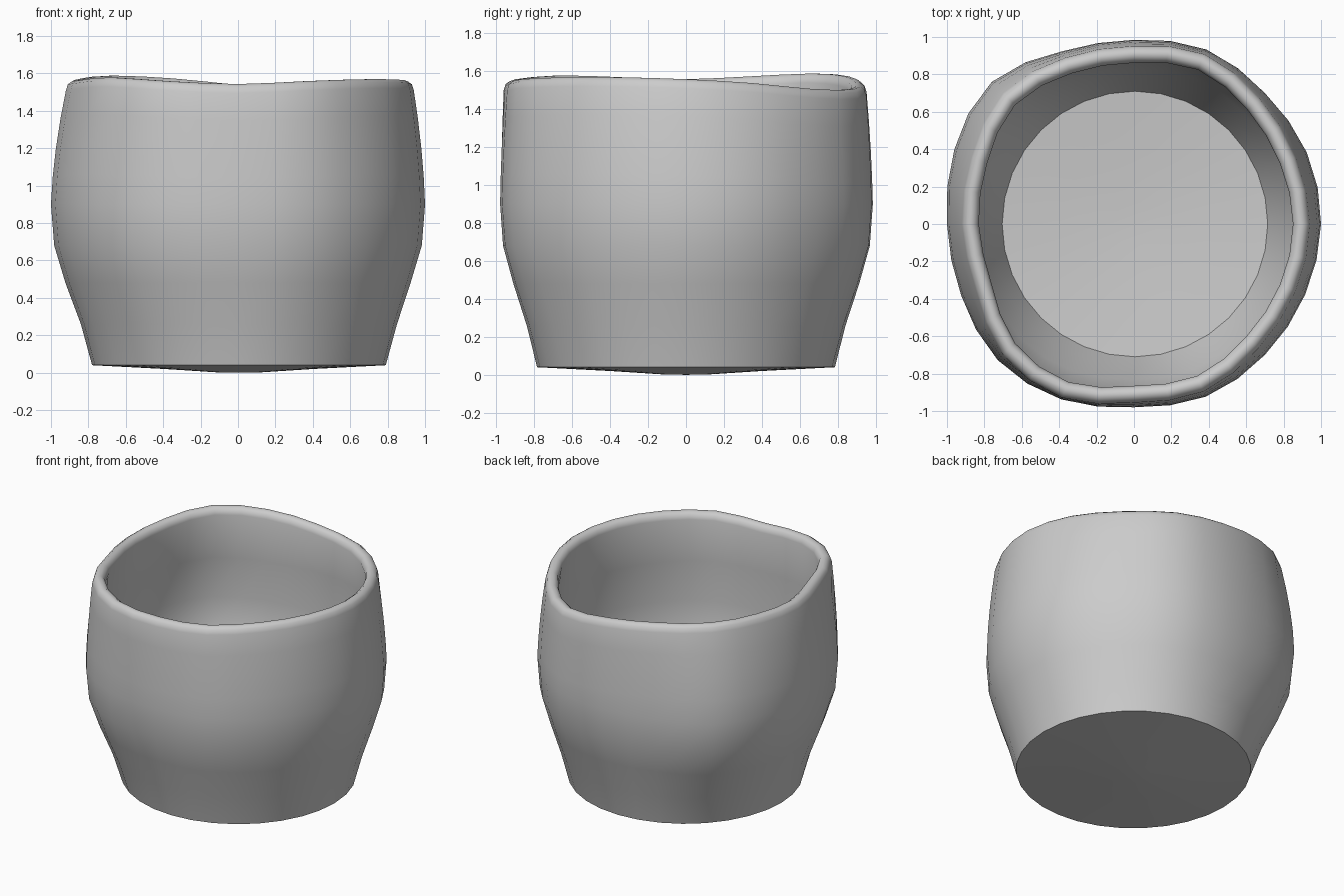
import bpy, bmesh, math

if "Cube" in bpy.data.objects:
    bpy.data.objects.remove(bpy.data.objects["Cube"])

SIDES = 32
# Every 22.5 degrees, counter-clockwise from +x
BODY = [1.0, 1.0, .99, 1.01, .985, 1.0, 1.075, 1.04, 1.0, 1.0, 1.03, 1.015, .98, 1.0, .99, .99]
LIP = [.85, .845, .86, .893, .862, .872, .90, .85, .83, .825, .90, .915, .865, .88, .85, .845]
TOP = [1.56, 1.54, 1.51, 1.505, 1.54, 1.575, 1.59, 1.575, 1.56, 1.57, 1.58, 1.56, 1.545, 1.56, 1.57, 1.57]
BASE_R, WALL = .785, .09


def sample(table, i):
    """Periodic smooth interpolation of a table around the cup."""
    u = i / SIDES * len(table)
    k = int(u)
    t = u - k
    a, b, c, d = (table[(k + j) % len(table)] for j in (-1, 0, 1, 2))
    return b + .5 * t * (c - a + t * (2*a - 5*b + 4*c - d + t * (3*(b - c) + d - a)))


def mix(a, b, t):
    return a + (b - a) * t


def section(i):
    """Profile (radius, height) from under the base, over the rim, to the floor."""
    body, lip, top = sample(BODY, i), sample(LIP, i), sample(TOP, i)
    out = lip + WALL
    pts = [(.12, .002), (.4, .02), (BASE_R, .04)]
    for z, t in ((.26, .28), (.48, .64), (.68, .92), (.9, 1.0)):
        pts.append((mix(BASE_R, body, t), z))
    for z, t in ((1.05, .12), (1.2, .33), (1.36, .64)):
        pts.append((mix(body, out, t), z * top / 1.56))
    # rounded rim
    for a in (0, 40, 75, 105, 140, 180):
        a = math.radians(a)
        pts.append((lip + WALL / 2 * (1 + math.cos(a)), top - .05 + .05 * math.sin(a)))
    # inner wall and floor
    for z, t in ((1.2, .33), (.9, 0)):
        pts.append((mix(body, out, t) - WALL, z))
    for z, t in ((.68, .92), (.48, .64), (.26, .28)):
        pts.append((mix(BASE_R, body, t) - .08, z))
    pts += [(.71, .12), (.4, .095), (.12, .082)]
    return pts


# Cup shell
bm = bmesh.new()
columns = []
for i in range(SIDES):
    a = 2 * math.pi * i / SIDES
    columns.append([bm.verts.new((r * math.cos(a) + (.005 if z < .3 else 0), r * math.sin(a), z))
                    for r, z in section(i)])
for i in range(SIDES):
    p, q = columns[i], columns[(i + 1) % SIDES]
    for j in range(len(p) - 1):
        bm.faces.new((p[j], q[j], q[j + 1], p[j + 1]))
# close the underside and the floor
for j, z in ((0, 0), (-1, .08)):
    centre = bm.verts.new((0, 0, z))
    for i in range(SIDES):
        bm.faces.new((columns[i][j], columns[(i + 1) % SIDES][j], centre))
bmesh.ops.recalc_face_normals(bm, faces=bm.faces)

mesh = bpy.data.meshes.new("cup")
bm.to_mesh(mesh)
bm.free()
cup = bpy.data.objects.new("cup", mesh)
bpy.context.collection.objects.link(cup)
bpy.context.view_layer.objects.active = cup
cup.select_set(True)
bpy.ops.object.shade_smooth_by_angle(angle=math.radians(45))
